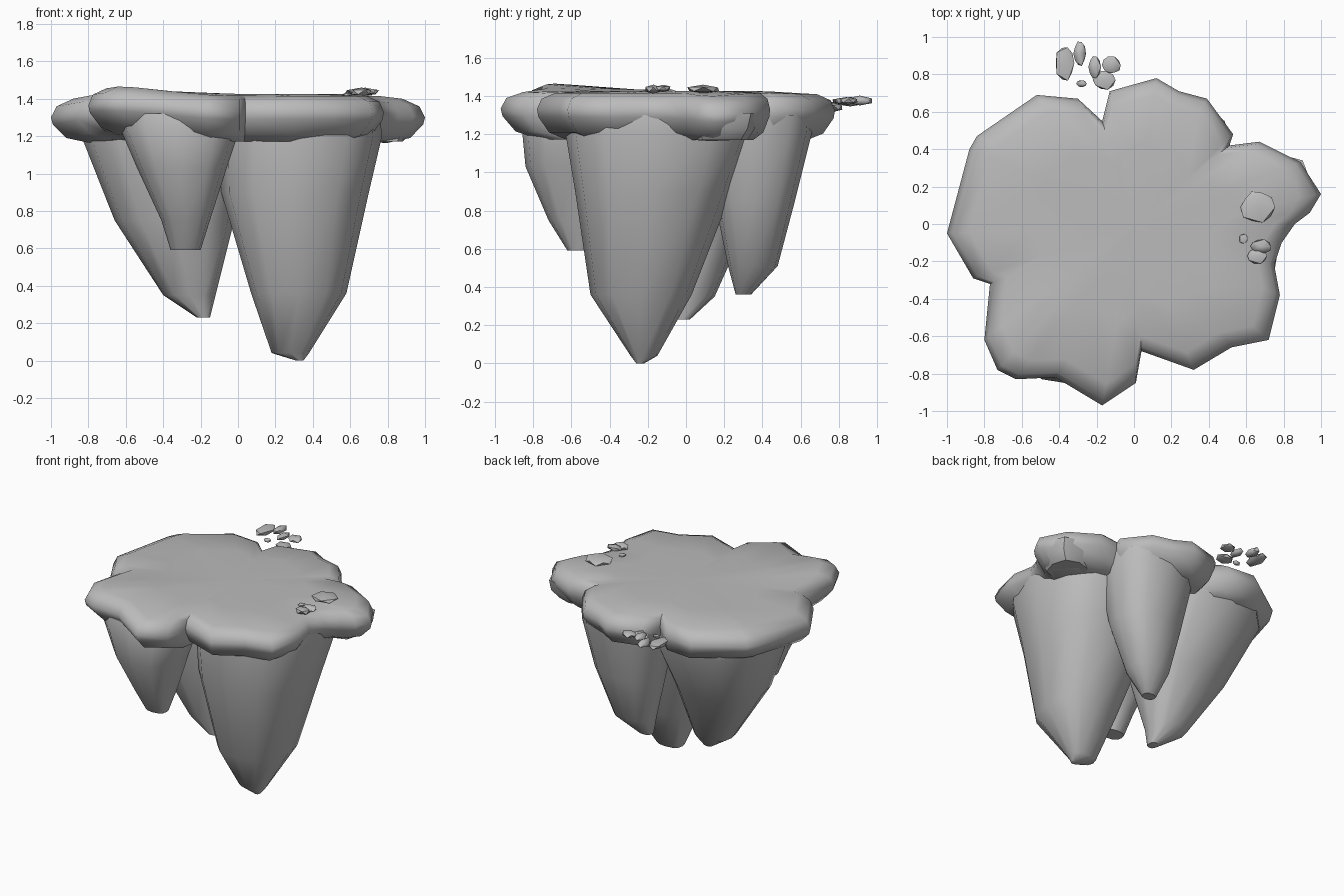
import bpy, bmesh, math, random
from mathutils import Vector

random.seed(4)
default_cube = bpy.data.objects.get("Cube")
if default_cube:
    bpy.data.objects.remove(default_cube, do_unlink=True)

# One plain stone colour
stone = bpy.data.materials.new("grey_stone")
stone.use_nodes = True
colour = (0.5, 0.5, 0.5, 1.0)
stone.diffuse_color = colour
stone.node_tree.nodes["Principled BSDF"].inputs["Base Color"].default_value = colour


def finish(bm, name, angle):
    """Turn a bmesh into a smooth-shaded stone object."""
    bmesh.ops.recalc_face_normals(bm, faces=bm.faces)
    mesh = bpy.data.meshes.new(name)
    bm.to_mesh(mesh)
    bm.free()
    mesh.materials.append(stone)
    obj = bpy.data.objects.new(name, mesh)
    bpy.context.collection.objects.link(obj)
    bpy.ops.object.select_all(action="DESELECT")
    obj.select_set(True)
    bpy.context.view_layer.objects.active = obj
    bpy.ops.object.shade_smooth_by_angle(angle=math.radians(angle))
    return obj


def loft(bm, rings):
    """Skin closed rings of points and cap both ends."""
    loops = [[bm.verts.new(p) for p in ring] for ring in rings]
    for lower, upper in zip(loops, loops[1:]):
        count = len(lower)
        for i in range(count):
            j = (i + 1) % count
            bm.faces.new((lower[i], lower[j], upper[j], upper[i]))
    for loop, height in ((loops[0], None), (loops[-1], 1.425)):
        centre = sum((v.co for v in loop), Vector()) / len(loop)
        if height:
            centre = Vector((0, 0, height))
        hub = bm.verts.new(centre)
        for i in range(len(loop)):
            bm.faces.new((loop[i], loop[(i + 1) % len(loop)], hub))


# Lobed plateau: one outline swept through a rounded rim
outline = [
    (-1, -.05), (-.88, .4), (-.84, .47), (-.52, .69), (-.3, .67), (-.17, .55),
    (-.13, .71), (.12, .78), (.24, .71), (.39, .67), (.53, .48), (.51, .42),
    (.67, .44), (.89, .33), (1, .16), (.94, .06), (.86, 0), (.79, -.1),
    (.75, -.22), (.78, -.38), (.72, -.62), (.52, -.66), (.32, -.78),
    (.04, -.68), (.01, -.85), (-.17, -.97), (-.42, -.82), (-.63, -.83),
    (-.73, -.78), (-.8, -.62), (-.77, -.32), (-.86, -.29)]
rim = [(.8, 1.17), (.92, 1.21), (.99, 1.29), (1, 1.33), (.97, 1.385), (.88, 1.415), (.55, 1.425)]


def lift(x, y):
    """Raise the front left corner and let the far sides droop."""
    corner = math.exp(-((x + .65) ** 2 + (y + .7) ** 2) / .12)
    return .05 * corner - .03 * max(0, abs(x) - .75) / .25 - .02 * max(0, y - .4)


bm = bmesh.new()
loft(bm, [[(x * s, y * s, z + lift(x * s, y * s)) for x, y in outline] for s, z in rim])
finish(bm, "plateau", 60)


# Hanging rock spikes: rows are (left, right, front, back, height)
def spike(name, rows, sides=12, squareness=.8):
    bm = bmesh.new()
    rings = []
    for left, right, front, back, height in rows:
        ring = []
        for i in range(sides):
            a = math.tau * i / sides
            c, s = math.cos(a), math.sin(a)
            u = math.copysign(abs(c) ** squareness, c)
            v = math.copysign(abs(s) ** squareness, s)
            ring.append(((left + right) / 2 + u * (right - left) / 2,
                         (front + back) / 2 + v * (back - front) / 2, height))
        rings.append(ring)
    loops = [[bm.verts.new(p) for p in ring] for ring in rings]
    for lower, upper in zip(loops, loops[1:]):
        for i in range(sides):
            j = (i + 1) % sides
            bm.faces.new((lower[i], lower[j], upper[j], upper[i]))
    bm.faces.new(loops[0])
    bm.faces.new(loops[-1])
    finish(bm, name, 40)


spike("main_spike", [
    (.31, .35, -.26, -.22, 0), (.18, .38, -.29, -.15, .04), (.07, .58, -.5, .03, .36),
    (-.09, .7, -.58, .24, .9), (-.1, .77, -.63, .35, 1.2), (-.08, .76, -.62, .35, 1.3)])
spike("front_spike", [
    (-.36, -.2, -.62, -.5, .59), (-.41, -.15, -.72, -.42, .75),
    (-.54, -.06, -.84, -.35, 1.03), (-.63, .01, -.86, -.3, 1.24), (-.64, .01, -.84, -.3, 1.32)])
spike("left_spike", [
    (-.22, -.15, -.06, .02, .23), (-.4, -.12, -.1, .15, .35), (-.66, -.02, -.24, .33, .75),
    (-.83, .05, -.3, .58, 1.18), (-.84, .05, -.3, .58, 1.3)])
spike("back_spike", [
    (.07, .17, .26, .34, .36), (.03, .32, .22, .48, .51), (-.04, .45, .15, .57, .85),
    (-.1, .52, .1, .66, 1.21), (-.1, .52, .1, .67, 1.3)])
spike("right_lobe", [
    (.62, .88, .05, .32, 1.17), (.58, .94, .05, .36, 1.23), (.55, .95, .05, .38, 1.31)], sides=8)


# Loose stones: (x, y, z, width, depth, height)
def stones(name, rows):
    for number, (x, y, z, width, depth, height) in enumerate(rows, 1):
        bm = bmesh.new()
        bmesh.ops.create_icosphere(bm, subdivisions=1, radius=.5)
        for v in bm.verts:
            v.co *= random.uniform(.95, 1.12)
            v.co = Vector((x + v.co.x * width, y + v.co.y * depth, z + v.co.z * height))
        finish(bm, f"{name}_{number}", 50)


stones("floating_stone", [
    (-.37, .86, 1.37, .11, .2, .05), (-.29, .91, 1.375, .07, .14, .05),
    (-.28, .75, 1.36, .06, .04, .03), (-.21, .84, 1.375, .07, .13, .04),
    (-.16, .77, 1.34, .13, .11, .05), (-.12, .85, 1.375, .11, .1, .04)])
stones("top_stone", [
    (.66, .09, 1.435, .19, .18, .045), (.68, -.12, 1.44, .12, .08, .04),
    (.66, -.17, 1.435, .12, .09, .05), (.585, -.08, 1.42, .05, .06, .03)])
